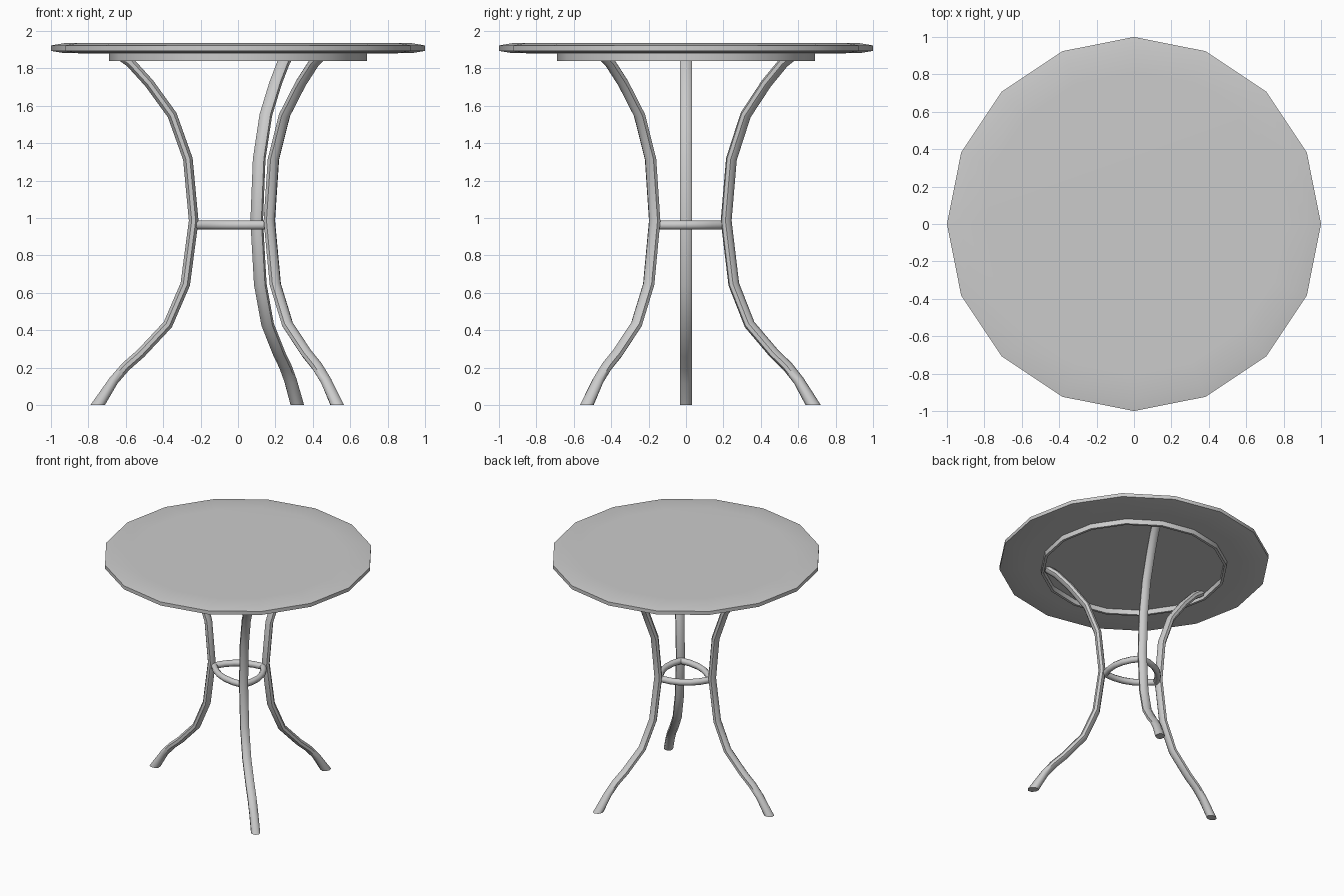
import bpy, bmesh
from math import sin, cos, pi, radians
from mathutils import Vector

if "Cube" in bpy.data.objects:
    bpy.data.objects.remove(bpy.data.objects["Cube"])

Z = Vector((0, 0, 1))


def finish(name, bm, angle):
    bmesh.ops.recalc_face_normals(bm, faces=bm.faces)
    me = bpy.data.meshes.new(name)
    bm.to_mesh(me)
    bm.free()
    ob = bpy.data.objects.new(name, me)
    bpy.context.collection.objects.link(ob)
    bpy.ops.object.select_all(action='DESELECT')
    ob.select_set(True)
    bpy.context.view_layer.objects.active = ob
    bpy.ops.object.shade_smooth_by_angle(angle=radians(angle))
    return ob


def bridge(bm, a, b):
    n = len(a)
    for i in range(n):
        bm.faces.new((a[i], a[(i + 1) % n], b[(i + 1) % n], b[i]))


def lathe(name, profile, angle, closed=False, sides=16):
    bm = bmesh.new()
    rings = [[bm.verts.new((r * cos(2 * pi * i / sides), r * sin(2 * pi * i / sides), z))
              for i in range(sides)] for r, z in profile]
    for a, b in zip(rings, rings[1:]):
        bridge(bm, a, b)
    if closed:
        bridge(bm, rings[-1], rings[0])
    else:
        bm.faces.new(rings[0])
        bm.faces.new(rings[-1])
    return finish(name, bm, angle)


def tube(name, pts, side, a, b, sides=8, level_foot=False):
    """Sweep an ellipse (a across the bend, b along side) down a path."""
    bm = bmesh.new()
    rings = []
    for i, p in enumerate(pts):
        d0 = (p - pts[i - 1]).normalized() if i else None
        d1 = (pts[i + 1] - p).normalized() if i < len(pts) - 1 else None
        t = ((d0 or d1) + (d1 or d0)).normalized()
        k = 1
        if level_foot and i == 0:
            t, k = Z, 1.5
        n = t.cross(side).normalized()
        rings.append([bm.verts.new(p + n * a * k * cos(2 * pi * (j + .5) / sides)
                                   + side * b * sin(2 * pi * (j + .5) / sides))
                      for j in range(sides)])
    for r0, r1 in zip(rings, rings[1:]):
        bridge(bm, r0, r1)
    bm.faces.new(rings[0])
    bm.faces.new(rings[-1])
    return finish(name, bm, 50)


# Table top with softly rounded rim
lathe("table_top", [(0.80, 1.88), (0.93, 1.881), (1.0, 1.893),
                    (1.0, 1.922), (0.93, 1.934), (0.80, 1.935)], 60)

# Hollow support band under the top
lathe("support_band", [(0.69, 1.84), (0.69, 1.885), (0.67, 1.885), (0.67, 1.84)], 35, closed=True)

# Three curved legs
leg_profile = [(0.75, 0.0), (0.665, 0.13), (0.60, 0.205), (0.52, 0.275), (0.375, 0.43),
               (0.282, 0.645), (0.237, 0.985), (0.268, 1.315), (0.352, 1.55),
               (0.475, 1.72), (0.575, 1.83), (0.645, 1.88)]
angles = [radians(d) for d in (180, 315, 425)]
for i, ang in enumerate(angles):
    out = Vector((cos(ang), sin(ang), 0))
    tube(f"leg_{i + 1}", [out * r + Z * z for r, z in leg_profile],
         out.cross(Z), 0.028, 0.035, level_foot=True)

# Bowed braces joining the legs
joints = [Vector((cos(a), sin(a), 0)) * 0.215 + Z * 0.962 for a in angles]
for i in range(3):
    p, q = joints[i], joints[(i + 1) % 3]
    bow = (q - p).cross(Z).normalized() * 0.055
    path = [p.lerp(q, t) + bow * 4 * t * (1 - t) for t in (0, .2, .4, .6, .8, 1)]
    tube(f"brace_{i + 1}", path, Z, 0.024, 0.025)
